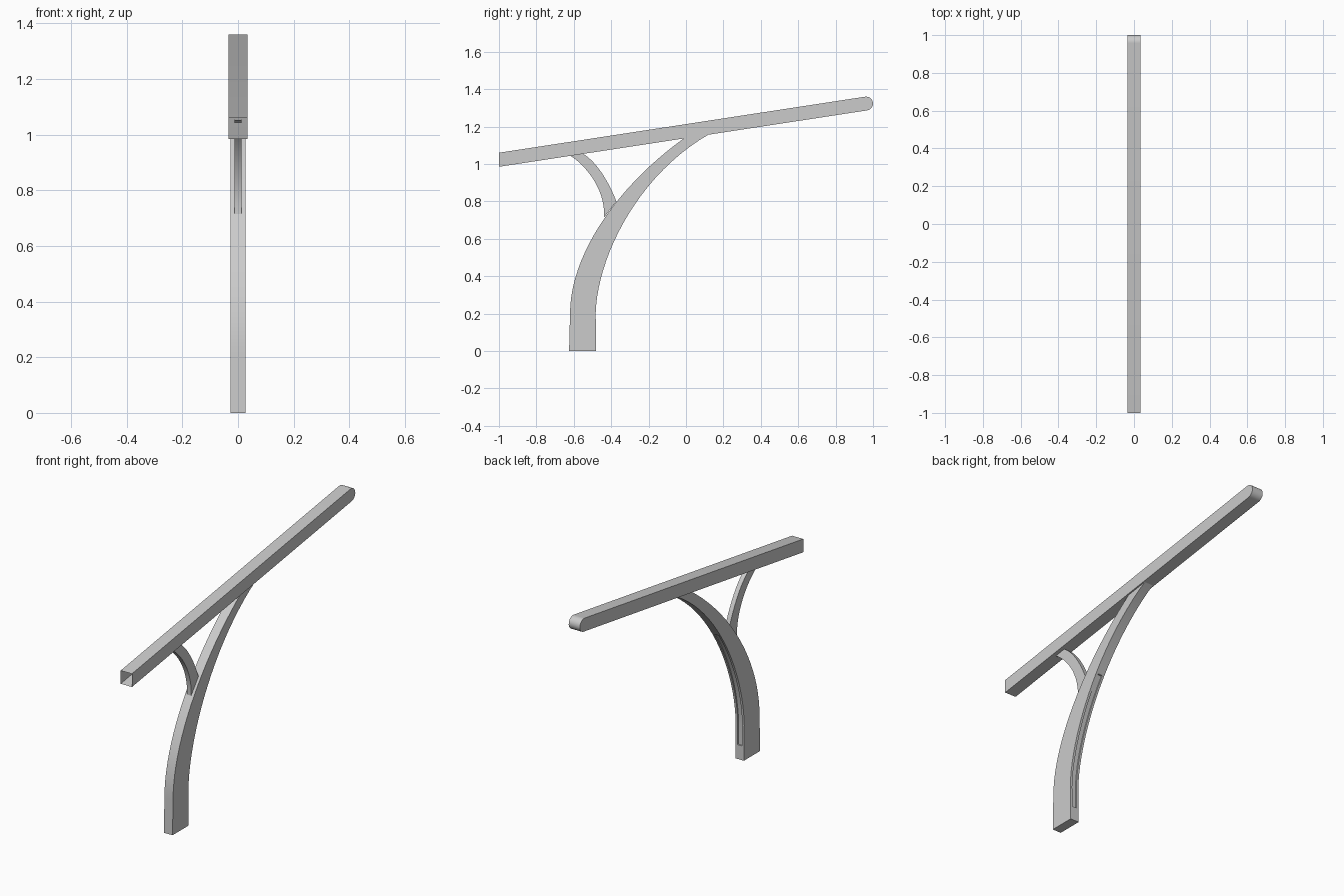
import bpy, bmesh, math
from mathutils import Vector
from mathutils.geometry import interpolate_bezier

if "Cube" in bpy.data.objects:
    bpy.data.objects.remove(bpy.data.objects["Cube"])


def finish(bm, name):
    bmesh.ops.remove_doubles(bm, verts=bm.verts, dist=1e-5)
    bmesh.ops.recalc_face_normals(bm, faces=bm.faces)
    me = bpy.data.meshes.new(name)
    bm.to_mesh(me)
    bm.free()
    ob = bpy.data.objects.new(name, me)
    bpy.context.collection.objects.link(ob)
    bpy.ops.object.select_all(action='DESELECT')
    ob.select_set(True)
    bpy.context.view_layer.objects.active = ob
    bpy.ops.object.shade_smooth_by_angle(angle=math.radians(30))
    return ob


def bezier(pts, n):
    return [v.to_2d() for v in interpolate_bezier(*[Vector((p[0], p[1], 0)) for p in pts], n)]


def curved_bar(name, outer, inner, w, groove=None):
    """Sweep a rectangle between two side-view edges; groove = (first, last, half width, depth)."""
    bm = bmesh.new()
    rings = []

    def ring(o, i, depth):
        cs = [(-w, o), (w, o), (w, i)]
        if groove:
            g = groove[2]
            deep = i + (o - i).normalized() * depth
            cs += [(g, i), (g, deep), (-g, deep), (-g, i)]
        cs.append((-w, i))
        rings.append([bm.verts.new((x, p.x, p.y)) for x, p in cs])

    for k, (o, i) in enumerate(zip(outer, inner)):
        inside = groove and groove[0] <= k <= groove[1]
        if groove and k == groove[1]:
            ring(o, i, groove[3])
            ring(o, i, 0)
        elif groove and k == groove[0]:
            ring(o, i, 0)
            ring(o, i, groove[3])
        else:
            ring(o, i, groove[3] if inside else 0)
    for a, b in zip(rings, rings[1:]):
        for j in range(len(a)):
            m = (j + 1) % len(a)
            bm.faces.new((a[j], a[m], b[m], b[j]))
    bm.faces.new(rings[0])
    bm.faces.new(rings[-1])
    bmesh.ops.remove_doubles(bm, verts=bm.verts, dist=1e-5)
    bmesh.ops.dissolve_degenerate(bm, edges=bm.edges, dist=1e-5)
    return finish(bm, name)


# Sloping beam: hollow, open at the front, rounded at the back
slope = math.atan(0.153)
half, r = 0.035, 0.037
profile = [(-1, 0.985)]
for k in range(13):
    a = slope - math.pi / 2 + math.pi * k / 12
    profile.append((0.963 + r * math.cos(a), 1.323 + r * math.sin(a)))
profile.append((-1, 1.06))
bm = bmesh.new()
left, right = [[bm.verts.new((x, y, z)) for y, z in profile] for x in (-half, half)]
bm.faces.new(left)
bm.faces.new(right[::-1])
for k in range(len(profile) - 1):
    bm.faces.new((left[k], left[k + 1], right[k + 1], right[k]))
finish(bm, "sloping_beam")

# Curved column with a shallow channel along its inner face
outer = [Vector((-0.625, 0)), Vector((-0.623, 0.08))] + bezier(
    [(-0.62, 0.2), (-0.62, 0.52), (-0.36, 0.89), (0.0, 1.145)], 22)
inner = [Vector((-0.48, 0)), Vector((-0.481, 0.08))] + bezier(
    [(-0.483, 0.2), (-0.475, 0.5), (-0.26, 0.94), (0.125, 1.16)], 22)
curved_bar("curved_column", outer, inner, 0.027, (1, 14, 0.014, 0.008))

# Small curved brace between column and beam
outer = bezier([(-0.63, 1.052), (-0.52, 0.985), (-0.43, 0.85), (-0.438, 0.715)], 14)
inner = bezier([(-0.55, 1.055), (-0.48, 1.01), (-0.42, 0.92), (-0.372, 0.8)], 14)
curved_bar("curved_brace", outer, inner, 0.013)
